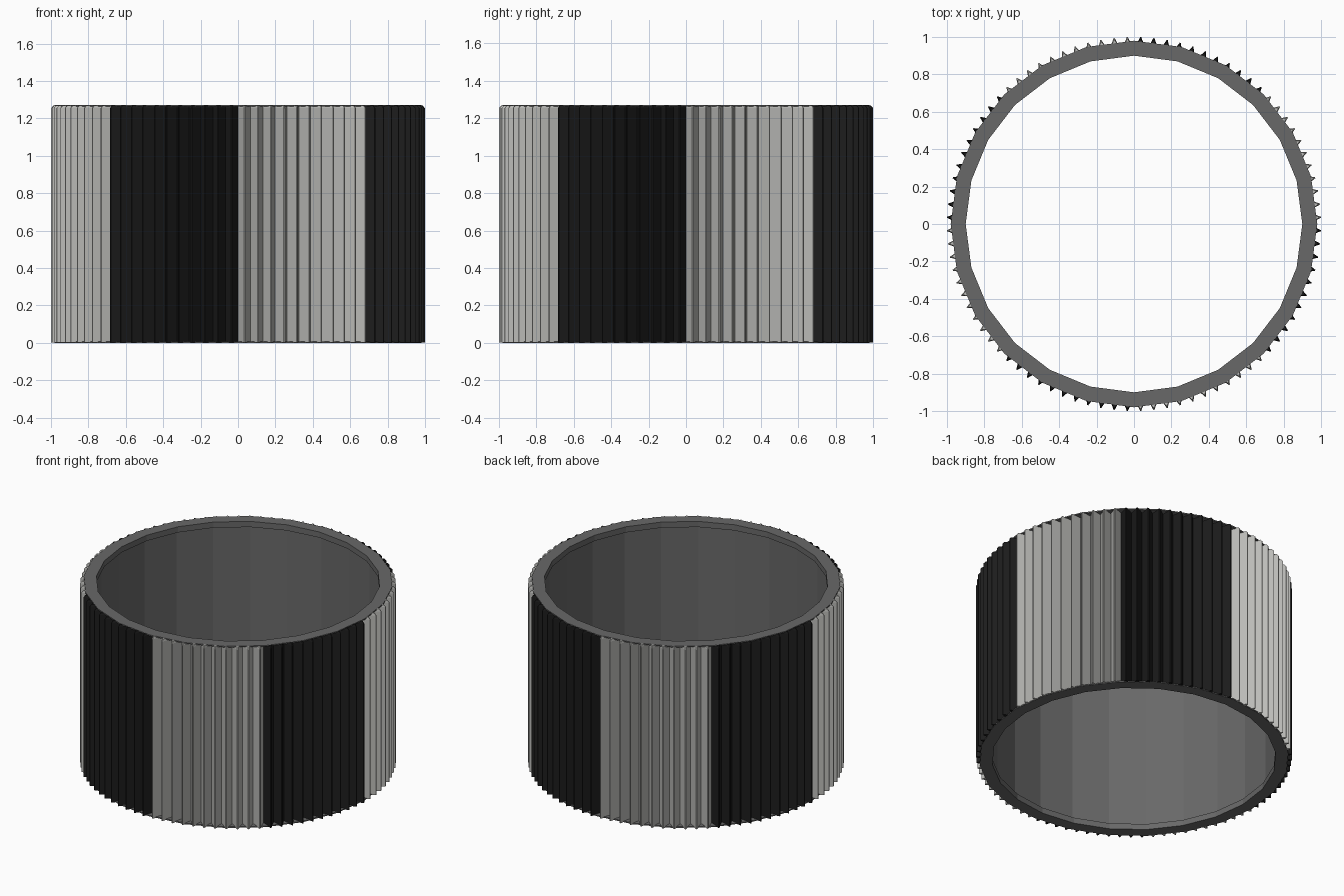
import bpy, bmesh, math

if "Cube" in bpy.data.objects:
    bpy.data.objects.remove(bpy.data.objects["Cube"])

H, R_OUT, R_IN = 1.27, 0.98, 0.90
R_WALL, LIP, PLATE = 0.92, 0.04, 0.008
VALLEY = 0.93
SIDES, TEETH = 24, 88


def material(name, c):
    m = bpy.data.materials.new(name)
    m.diffuse_color = (*c, 1)
    m.use_nodes = True
    m.node_tree.nodes["Principled BSDF"].inputs["Base Color"].default_value = m.diffuse_color
    return m


MATS = [material("mid grey", (0.14, 0.14, 0.14)),
        material("light grey", (0.50, 0.50, 0.48)),
        material("black", (0.012, 0.012, 0.012))]


def sector(angle):
    """Eight 45 degree sectors, alternating light and black."""
    return 1 + int((angle % math.tau) / (math.pi / 4)) % 2


def finish(name, bm):
    bmesh.ops.recalc_face_normals(bm, faces=bm.faces)
    me = bpy.data.meshes.new(name)
    bm.to_mesh(me)
    bm.free()
    for m in MATS:
        me.materials.append(m)
    ob = bpy.data.objects.new(name, me)
    bpy.context.collection.objects.link(ob)
    return ob


def polar(r, a, z):
    return (r * math.cos(a), r * math.sin(a), z)


# Ring body: thin end plates outside, recessed bore between two lips
bm = bmesh.new()
section = [(R_OUT, 0), (R_OUT, PLATE), (0.925, PLATE), (0.925, H - PLATE),
           (R_OUT, H - PLATE), (R_OUT, H), (R_IN, H), (R_IN, H - LIP),
           (R_WALL, H - LIP), (R_WALL, LIP), (R_IN, LIP), (R_IN, 0)]
n = len(section)
loops = [[bm.verts.new(polar(r, math.tau * i / SIDES, z)) for r, z in section]
         for i in range(SIDES)]
for i in range(SIDES):
    a, b = loops[i], loops[(i + 1) % SIDES]
    for k in range(n):
        bm.faces.new((a[k], b[k], b[(k + 1) % n], a[(k + 1) % n]))
finish("ring_body", bm)

# Grip teeth: triangular ridges side by side, chamfered at the top
bm = bmesh.new()
step = math.tau / TEETH
levels = [(0.001, 1.0), (H - 0.015, 1.0), (H - 0.001, 0.987)]
for i in range(TEETH):
    a = step * (i + 0.5)
    rows = [[bm.verts.new(polar(r, a + d * step, z)) for r, d in
             ((VALLEY, -0.5), (tip, -0.04), (tip, 0.04), (VALLEY, 0.5))]
            for z, tip in levels]
    faces = [bm.faces.new(rows[0]), bm.faces.new(rows[-1])]
    for lo, hi in zip(rows, rows[1:]):
        for k in range(3):
            faces.append(bm.faces.new((lo[k], lo[k + 1], hi[k + 1], hi[k])))
    for f in faces:
        f.material_index = sector(a)
finish("grip_teeth", bm)
